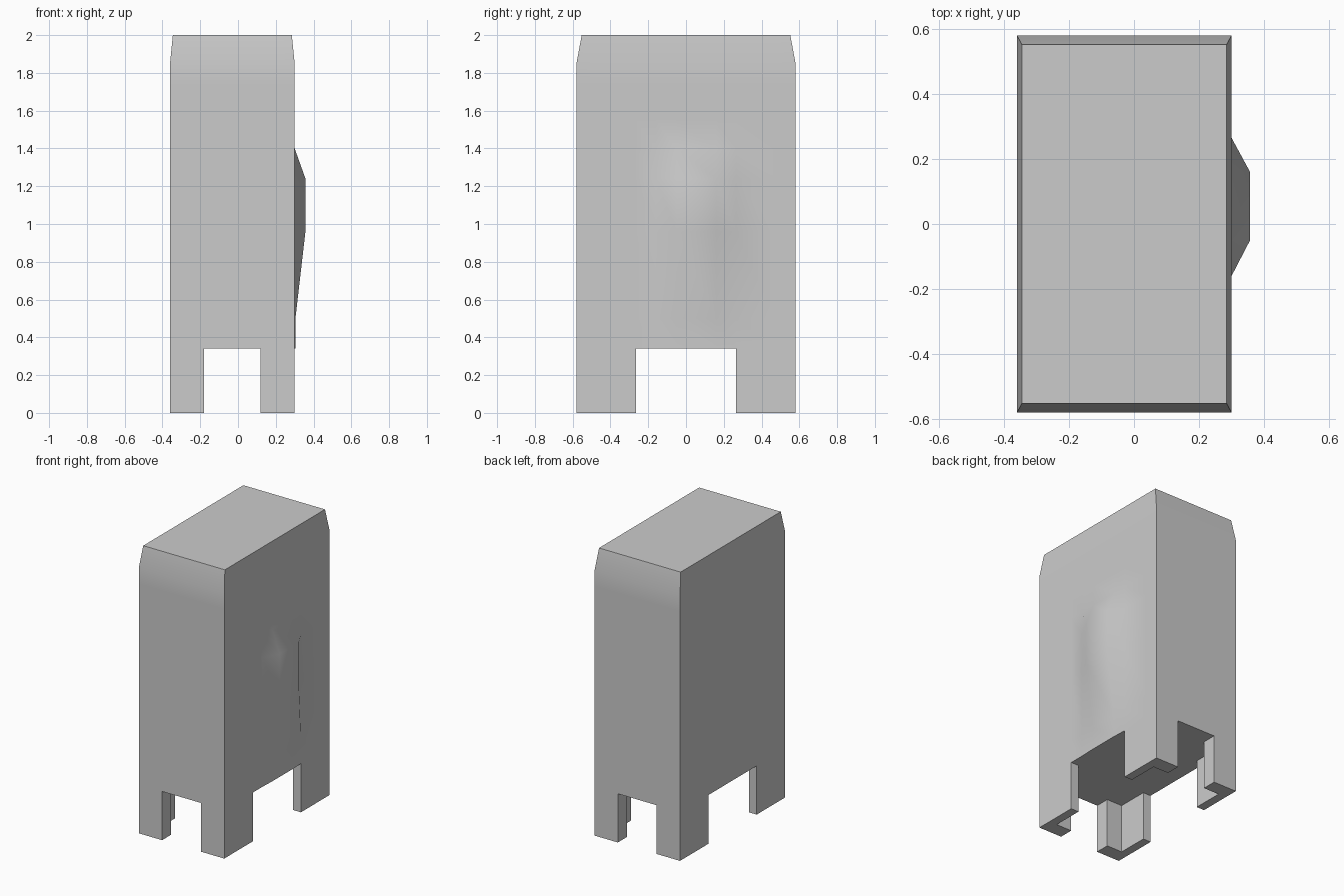
import bpy, bmesh, math
from mathutils import Matrix, Vector

if "Cube" in bpy.data.objects:
    bpy.data.objects.remove(bpy.data.objects["Cube"])

X0, X1, HY = -0.36, 0.30, 0.58      # footprint
FLOOR, SHOULDER, TOP = 0.34, 1.85, 2.0
NOTCH_Y = 0.265                     # opening between legs, half width
WALL_X, WALL_Y = 0.06, 0.10         # leg wall thickness


def near(a, values):
    return any(abs(a - v) < 1e-4 for v in values)


bm = bmesh.new()

# Cabinet block
bmesh.ops.create_cube(bm, size=1, matrix=Matrix.LocRotScale(
    Vector(((X0 + X1) / 2, 0, (FLOOR + TOP) / 2)), None,
    Vector((X1 - X0, 2 * HY, TOP - FLOOR))))

# Cuts for the legs, the dent panel and the shoulder
cuts = {
    0: [X0 + WALL_X, -0.18, 0.12, X1 - WALL_X],
    1: [-HY + WALL_Y, -NOTCH_Y, -0.16, -0.05, 0.16, NOTCH_Y, HY - WALL_Y],
    2: [0.5, 0.96, 1.24, 1.40, 1.55, 1.74, SHOULDER],
}
for axis, places in cuts.items():
    for p in places:
        co, no = Vector(), Vector()
        co[axis], no[axis] = p, 1
        bmesh.ops.bisect_plane(bm, geom=bm.verts[:] + bm.edges[:] + bm.faces[:],
                               plane_co=co, plane_no=no)

# Tapered shoulder and raised bulge on the right side
for v in bm.verts:
    x, y, z = v.co
    if near(z, [TOP]):
        if near(x, [X0, X1]):
            v.co.x += 0.015 if x < 0 else -0.015
        if near(abs(y), [HY]):
            v.co.y -= math.copysign(0.028, y)
    elif near(x, [X1]) and near(y, [-0.05, 0.16]):
        if near(z, [0.96, 1.24]):
            v.co.x = 0.357
        elif near(z, [FLOOR, 0.5]):
            v.co.x = 0.304

# Four L-section corner legs extruded from the underside
bm.normal_update()
feet = []
for f in bm.faces:
    c = f.calc_center_median()
    if f.normal.z > -0.9 or abs(c.y) < NOTCH_Y or -0.18 < c.x < 0.12:
        continue
    outer_x = c.x < X0 + WALL_X or c.x > X1 - WALL_X
    if outer_x or abs(c.y) > HY - WALL_Y:
        feet.append(f)
ext = bmesh.ops.extrude_face_region(bm, geom=feet)["geom"]
# Remove the covered underside faces if the extrusion kept them
bmesh.ops.delete(bm, geom=[f for f in feet if f.is_valid], context='FACES')
for v in ext:
    if isinstance(v, bmesh.types.BMVert):
        v.co.z = 0
bmesh.ops.recalc_face_normals(bm, faces=bm.faces[:])

mesh = bpy.data.meshes.new("cabinet_body")
bm.to_mesh(mesh)
bm.free()
body = bpy.data.objects.new("cabinet_body", mesh)
bpy.context.collection.objects.link(body)
bpy.context.view_layer.objects.active = body
body.select_set(True)
bpy.ops.object.shade_smooth_by_angle(angle=math.radians(35))
